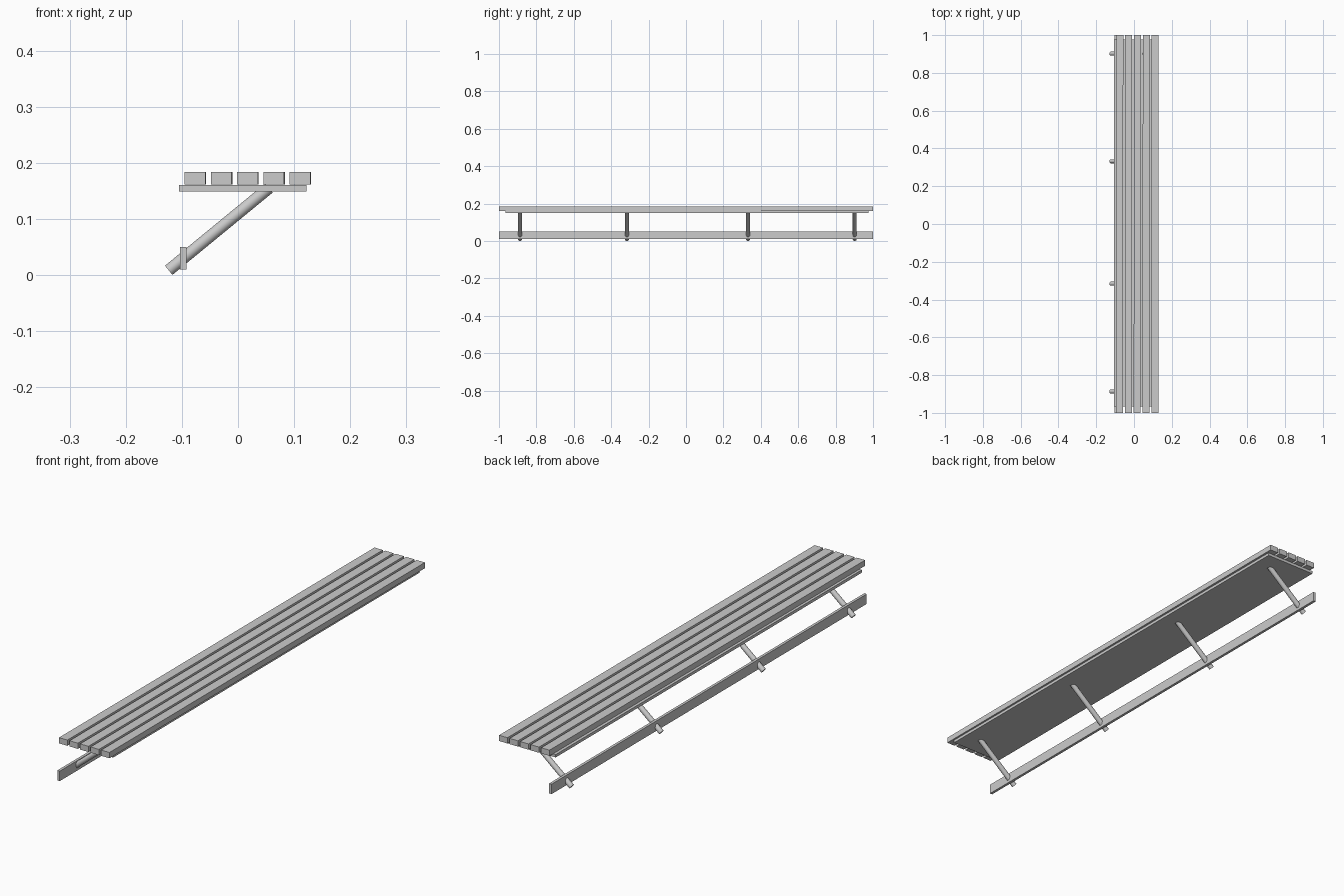
import bpy
from mathutils import Vector

if "Cube" in bpy.data.objects:
    bpy.data.objects.remove(bpy.data.objects["Cube"])


def box(name, lo, hi, yaw=0.0):
    lo, hi = Vector(lo), Vector(hi)
    bpy.ops.mesh.primitive_cube_add(size=1, location=(lo + hi) / 2)
    ob = bpy.context.object
    ob.name = name
    ob.scale = hi - lo
    bpy.ops.object.transform_apply(location=False, rotation=False, scale=True)
    ob.rotation_euler.z = yaw
    return ob


def rod(name, a, b, radius):
    a, b = Vector(a), Vector(b)
    bpy.ops.mesh.primitive_cylinder_add(vertices=32, radius=radius,
                                        depth=(b - a).length, location=(a + b) / 2)
    ob = bpy.context.object
    ob.name = name
    ob.rotation_euler = (b - a).to_track_quat('Z', 'Y').to_euler()
    bpy.ops.object.shade_smooth_by_angle()
    return ob


# Five seat slats, very slightly turned
for i in range(5):
    x = -0.0945 + i * 0.0468
    box(f"seat_slat_{i + 1}", (x, -1, 0.161), (x + 0.037, 1, 0.184), yaw=-0.0008)

# Board under the slats
box("seat_board", (-0.105, -0.966, 0.149), (0.122, 0.977, 0.1605))

# Lower rail along the back
box("lower_rail", (-0.103, -1, 0.010), (-0.092, 1, 0.050))

# Slanted support rods running through the rail up to the board
for i, y in enumerate((-0.887, -0.316, 0.332, 0.902)):
    rod(f"support_rod_{i + 1}", (-0.1235, y, 0.0085), (0.055, y, 0.155), 0.0105)
